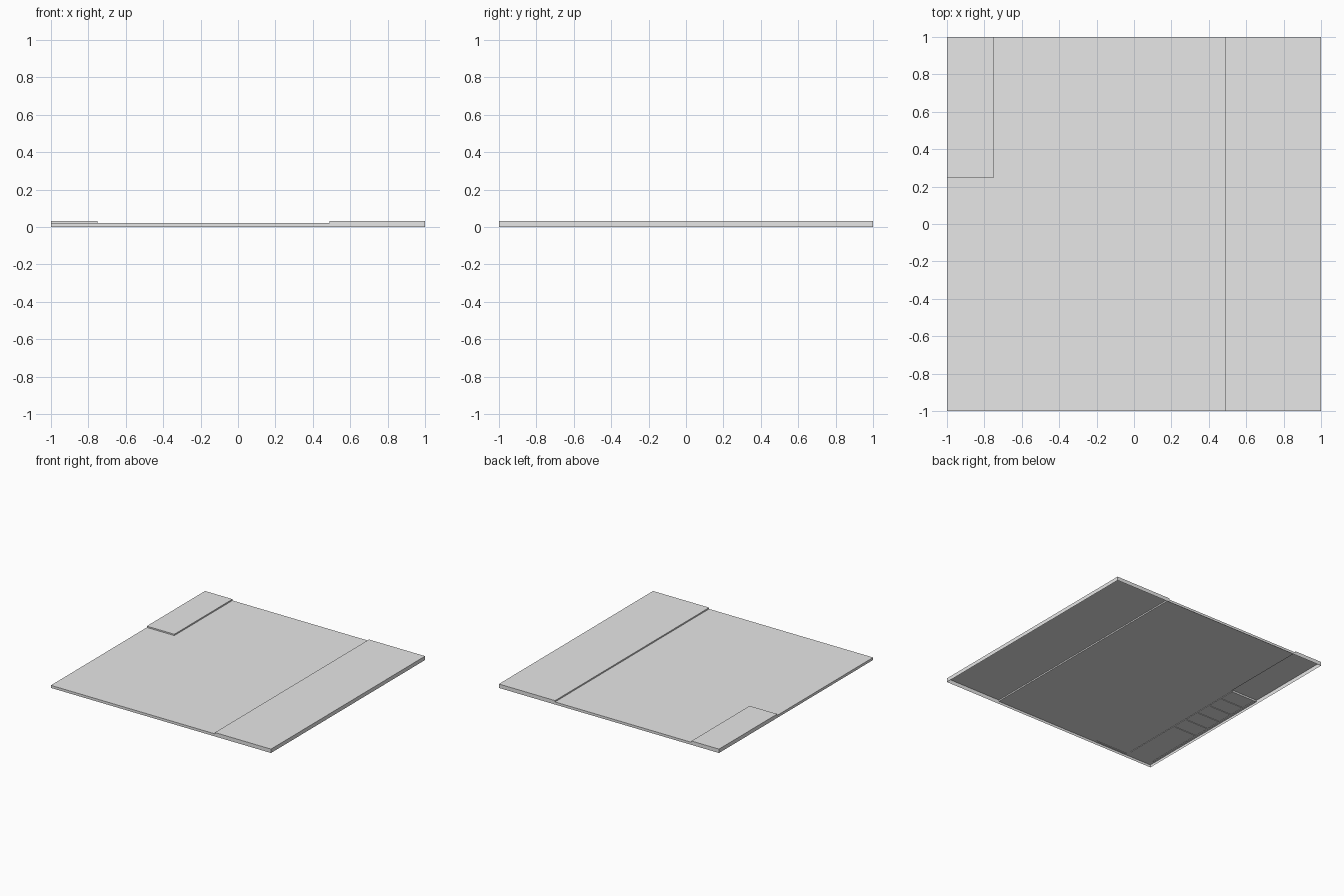
import bpy
import bmesh

cube = bpy.data.objects.get("Cube")
if cube:
    bpy.data.objects.remove(cube, do_unlink=True)

grey = bpy.data.materials.new("plain_grey")
grey.use_nodes = True
color = (0.8, 0.8, 0.8, 1)
grey.diffuse_color = color
grey.node_tree.nodes["Principled BSDF"].inputs["Base Color"].default_value = color

LOW, HIGH = 0.021, 0.032


def finish(name, bm):
    mesh = bpy.data.meshes.new(name)
    bm.to_mesh(mesh)
    bm.free()
    mesh.materials.append(grey)
    obj = bpy.data.objects.new(name, mesh)
    bpy.context.collection.objects.link(obj)
    return obj


def box(name, x0, x1, y0, y1, z0, z1):
    bm = bmesh.new()
    bmesh.ops.create_cube(bm, size=1)
    for v in bm.verts:
        v.co = (x1 if v.co.x > 0 else x0,
                y1 if v.co.y > 0 else y0,
                z1 if v.co.z > 0 else z0)
    return finish(name, bm)


# Stepped ground shell, open underneath: cell tops plus walls where heights differ
xs = [-1, -0.75, 0.49, 1]
ys = [-1, 0.245, 1]
heights = [[LOW, HIGH], [LOW, LOW], [HIGH, HIGH]]


def height(i, j):
    return heights[i][j] if 0 <= i < len(heights) and 0 <= j < 2 else 0


bm = bmesh.new()


def quad(*points):
    bm.faces.new([bm.verts.new(p) for p in points])


def wall(a, b, inner, outer):
    # Wall along a-b, facing the right-hand side of that direction
    if inner > outer:
        quad((*a, outer), (*b, outer), (*b, inner), (*a, inner))


for i in range(len(xs) - 1):
    for j in range(len(ys) - 1):
        z = height(i, j)
        corners = [(xs[i], ys[j]), (xs[i + 1], ys[j]),
                   (xs[i + 1], ys[j + 1]), (xs[i], ys[j + 1])]
        quad(*[(*c, z) for c in corners])
        sides = [(0, -1), (1, 0), (0, 1), (-1, 0)]
        for k, (di, dj) in enumerate(sides):
            wall(corners[k], corners[(k + 1) % 4], z, height(i + di, j + dj))
bmesh.ops.remove_doubles(bm, verts=bm.verts, dist=0.0001)
finish("stepped_ground", bm)

# Shallow stair structure tucked under the low ground
TOP = LOW - 0.0006
for side, x in (("left", -0.765), ("right", -0.985)):
    box(f"stair_rail_{side}", x - 0.008, x + 0.008, -0.94, 0.24, TOP - 0.004, TOP)
for n in range(6):
    y = -0.45 + 0.137 * n
    box(f"stair_tread_{n + 1}", -0.98, -0.77, y - 0.012, y + 0.012, TOP - 0.004, TOP)

# Thin curb beneath the front edge
box("front_curb", -0.75, -0.46, -0.995, -0.98, TOP - 0.004, TOP)
